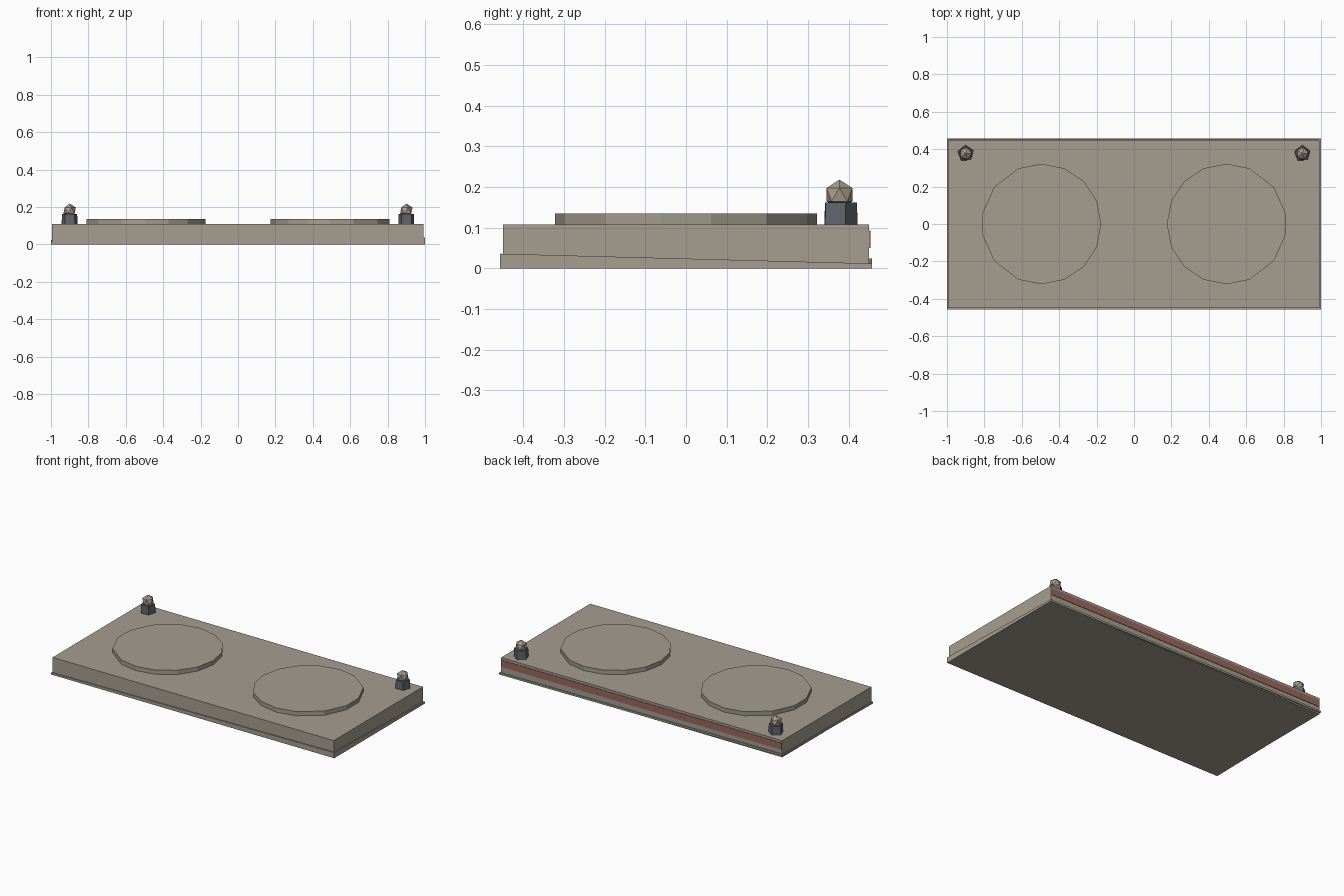
import bpy, bmesh
from math import sin, cos, radians
from mathutils import Vector

if "Cube" in bpy.data.objects:
    bpy.data.objects.remove(bpy.data.objects["Cube"])


def material(name, rgb):
    m = bpy.data.materials.new(name)
    m.use_nodes = True
    m.diffuse_color = (*rgb, 1)
    m.node_tree.nodes["Principled BSDF"].inputs["Base Color"].default_value = (*rgb, 1)
    return m


stone = material("warm grey stone", (0.38, 0.34, 0.28))
moss = material("mossy stone", (0.32, 0.32, 0.25))
slate = material("blue grey slate", (0.12, 0.125, 0.15))
sand = material("sandy stone", (0.40, 0.34, 0.27))
red = material("dusty red", (0.32, 0.14, 0.115))


def finish(name, bm, *mats):
    bmesh.ops.recalc_face_normals(bm, faces=bm.faces)
    mesh = bpy.data.meshes.new(name)
    bm.to_mesh(mesh)
    bm.free()
    for m in mats:
        mesh.materials.append(m)
    ob = bpy.data.objects.new(name, mesh)
    bpy.context.collection.objects.link(ob)
    return ob


def box(lo, hi):
    bm = bmesh.new()
    bmesh.ops.create_cube(bm, size=1)
    lo, hi = Vector(lo), Vector(hi)
    for v in bm.verts:
        v.co = (lo + hi) / 2 + v.co * (hi - lo)
    return bm


def prism(outline, z0, z1, taper=1.0, centre=(0, 0)):
    """Upright prism whose top ring is scaled about its centre."""
    bm = bmesh.new()
    cx, cy = centre
    low = [bm.verts.new((cx + x, cy + y, z0)) for x, y in outline]
    top = [bm.verts.new((cx + x * taper, cy + y * taper, z1)) for x, y in outline]
    bm.faces.new(low)
    bm.faces.new(top)
    for i in range(len(low)):
        j = (i + 1) % len(low)
        bm.faces.new((low[i], low[j], top[j], top[i]))
    return bm


# Main slab
finish("slab", box((-0.995, -0.45, 0.002), (0.992, 0.45, 0.108)), stone)

# Thin footing, slightly warped at two corners
bm = box((-1, -0.457, 0), (1, 0.457, 0.012))
for v in bm.verts:
    if v.co.x > 0 and v.co.y < 0 and v.co.z > 0.006:
        v.co.z = 0.036
    elif v.co.x < 0 and v.co.y > 0:
        v.co.z += 0.012
# the top is split so the warp stays flat-faced
bmesh.ops.triangulate(bm, faces=bm.faces)
finish("footing", bm, stone)

# Red stripe along the back
finish("back_stripe", box((-0.992, 0.445, 0.05), (0.99, 0.453, 0.093)), red)

# Raised round pads: finer steps on the inner half than the outer half
half = [11, 38, 67.5, 90, 112.5, 135, 157.5]
angles = half + [180] + [-a for a in reversed(half)]
for side, label in ((1, "left"), (-1, "right")):
    ring = [(side * 0.32 * cos(radians(a)), 0.322 * sin(radians(a))) for a in angles]
    bm = prism(ring, 0.106, 0.135, centre=(side * 0.495, 0))
    bm.normal_update()
    for f in bm.faces:
        mid = f.calc_center_median()
        if abs(f.normal.z) < 0.5 and mid.y > -0.1 and abs(mid.x) > 0.5:
            f.material_index = 1
    finish(label + "_pad", bm, stone, moss)

    # Corner lamp: five-sided post with a faceted ball on top
    x, y = side * 0.9, 0.377
    ring = [(0.045 * cos(radians(20 + 72 * i)), 0.045 * sin(radians(20 + 72 * i)))
            for i in range(5)]
    finish(label + "_lamp_post", prism(ring, 0.106, 0.162, 0.95, (x, y)), slate)
    bm = bmesh.new()
    bmesh.ops.create_icosphere(bm, subdivisions=1, radius=0.037)
    for v in bm.verts:
        v.co = v.co + Vector((x, y, 0.181))
    finish(label + "_lamp_ball", bm, sand)
